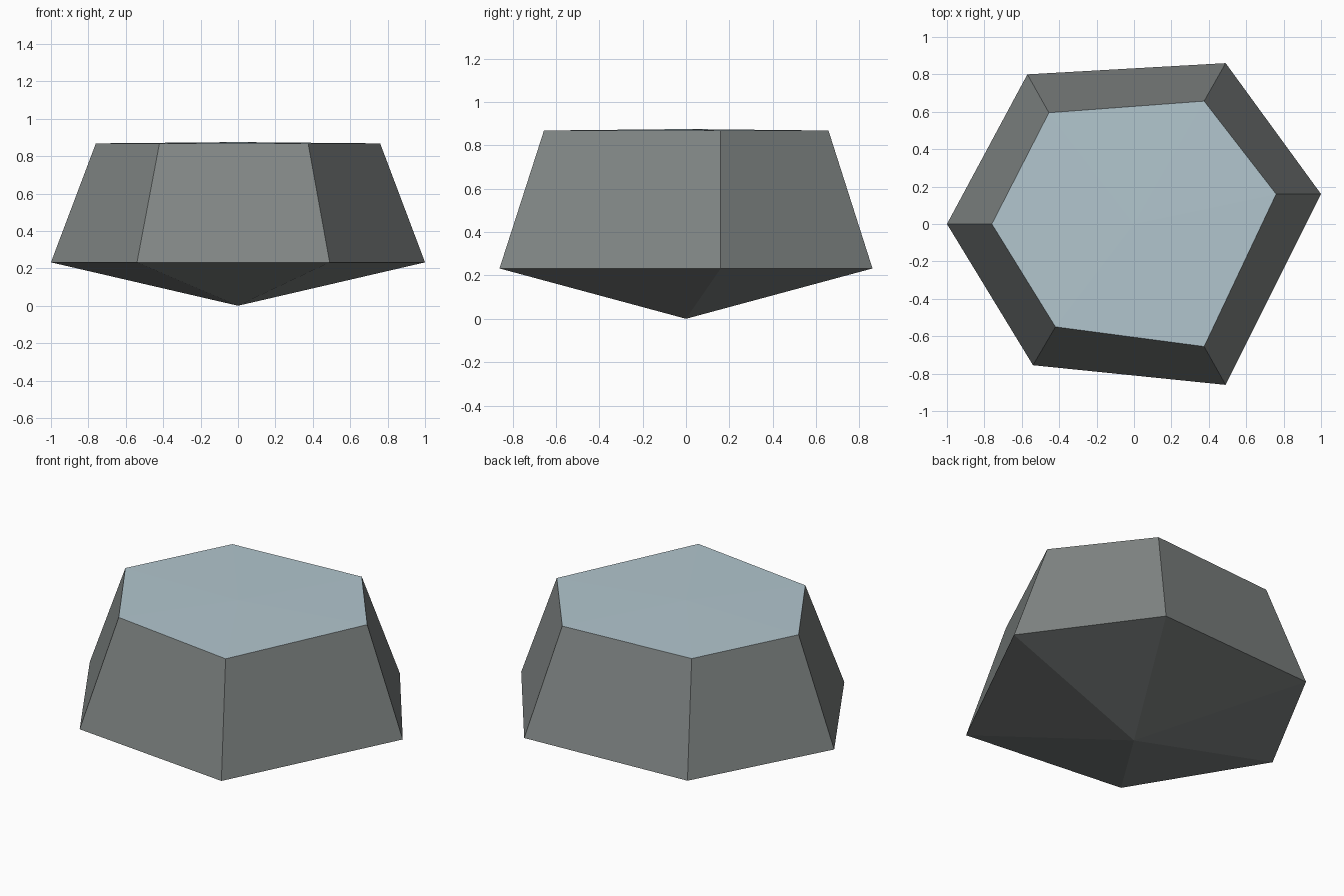
import bpy, bmesh

if "Cube" in bpy.data.objects:
    bpy.data.objects.remove(bpy.data.objects["Cube"])

def srgb(r, g, b):
    f = lambda c: c / 12.92 if c <= 0.04045 else ((c + 0.055) / 1.055) ** 2.4
    return tuple(f(v / 255) for v in (r, g, b)) + (1,)

def material(name, rgb):
    m = bpy.data.materials.new(name)
    m.diffuse_color = srgb(*rgb)
    m.use_nodes = True
    m.node_tree.nodes["Principled BSDF"].inputs["Base Color"].default_value = m.diffuse_color
    return m

# Irregular six-sided rim and the smaller top outline
RIM = [(-1, 0), (-0.54, -0.755), (0.49, -0.86), (1, 0.16), (0.49, 0.86), (-0.57, 0.80)]
TOP = [(-0.76, 0), (-0.42, -0.55), (0.375, -0.655), (0.76, 0.16), (0.375, 0.657), (-0.455, 0.595)]
RIM_Z, TOP_Z = 0.232, 0.868

bm = bmesh.new()
rim = [bm.verts.new((x, y, RIM_Z)) for x, y in RIM]
top = [bm.verts.new((x, y, TOP_Z)) for x, y in TOP]
base = bm.verts.new((0, 0, 0))
crown = bm.verts.new((0, 0, 0.875))

for i in range(6):
    j = (i + 1) % 6
    bm.faces.new((rim[i], rim[j], top[j], top[i]))   # sloping side
    bm.faces.new((rim[j], rim[i], base))             # pointed underside
    bm.faces.new((top[i], top[j], crown)).material_index = 1  # pale top
bmesh.ops.recalc_face_normals(bm, faces=bm.faces)

mesh = bpy.data.meshes.new("rock")
bm.to_mesh(mesh)
bm.free()
mesh.materials.append(material("grey stone", (128, 133, 132)))
mesh.materials.append(material("pale blue top", (178, 198, 206)))
bpy.context.collection.objects.link(bpy.data.objects.new("rock", mesh))
